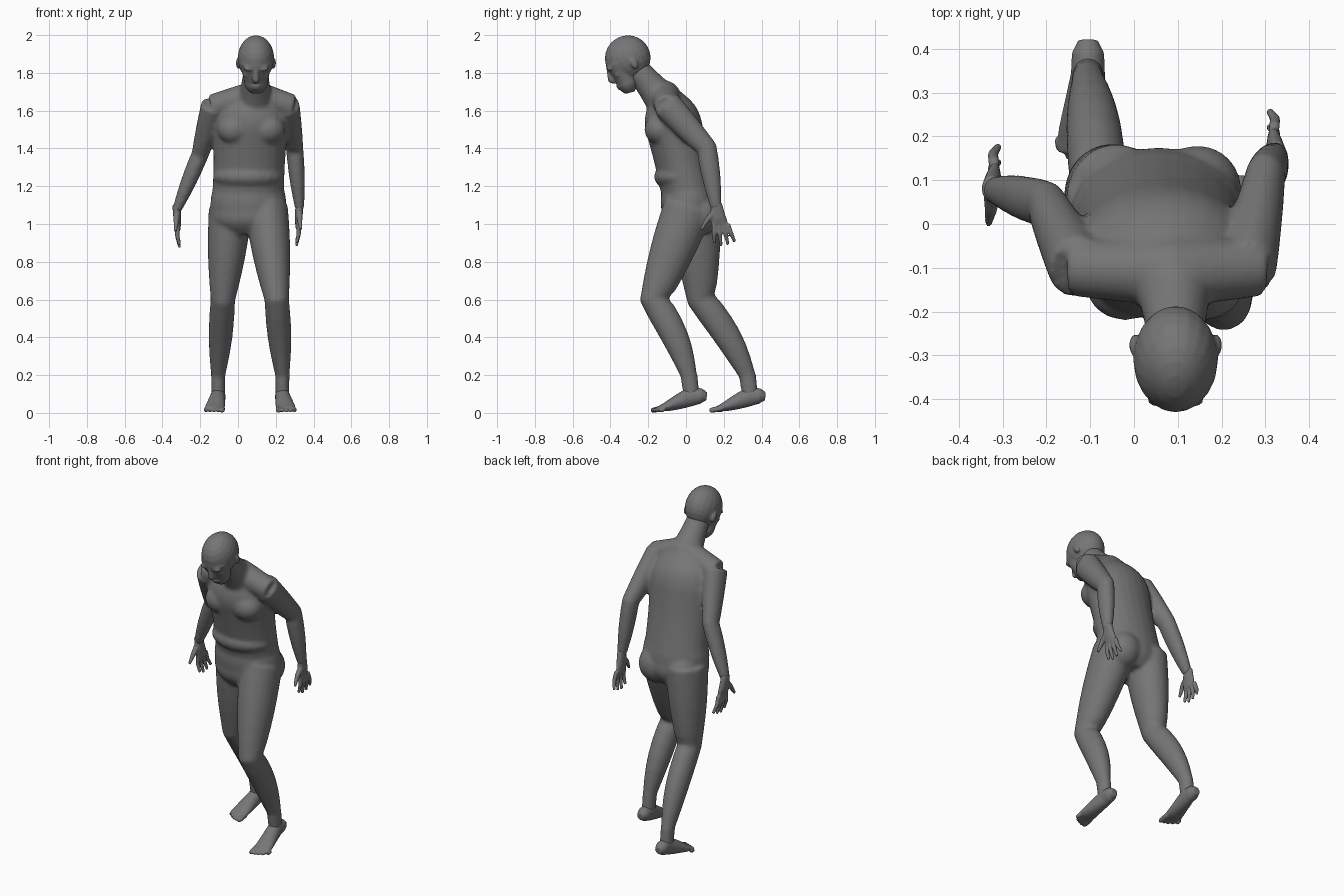
import bpy, bmesh, math
from mathutils import Vector, Matrix

cube = bpy.data.objects.get("Cube")
if cube:
    bpy.data.objects.remove(cube, do_unlink=True)

grey = (.18, .18, .18, 1)
skin = bpy.data.materials.new("grey_skin")
skin.use_nodes = True
skin.diffuse_color = grey
skin.node_tree.nodes["Principled BSDF"].inputs["Base Color"].default_value = grey


def mix(start, end, t):
    return start + (end - start) * t


def limb(bm, joints, widths, depth=1.0, bulges=None, bow=0.0, sides=24, steps=6):
    """Closed tube through joints; each bone swells by its bulge and the last bone bows back."""
    joints = [Vector(joint) for joint in joints]
    depths = depth if isinstance(depth, tuple) else [depth] * len(joints)
    bones = len(joints) - 1
    bulges = bulges or [0] * bones
    rows = []
    for bone in range(bones):
        for step in range(steps + (bone == bones - 1)):
            t = step / steps
            swell = math.sin(math.pi * t)
            centre = mix(joints[bone], joints[bone + 1], t)
            if bone == bones - 1:
                centre.y += bow * swell
            width = mix(widths[bone], widths[bone + 1], t) + bulges[bone] * swell
            rows.append((centre, width, width * mix(depths[bone], depths[bone + 1], t)))
    rings = []
    for i, (centre, width, thick) in enumerate(rows):
        ahead = rows[min(i + 1, len(rows) - 1)][0]
        behind = rows[max(i - 1, 0)][0]
        along = (ahead - behind).normalized()
        side = Vector((0, 1, 0)) if abs(along.x) > .8 else Vector((1, 0, 0))
        side = (side - along * side.dot(along)).normalized()
        other = along.cross(side)
        angles = [math.tau * k / sides for k in range(sides)]
        rings.append([bm.verts.new(centre + side * width * math.cos(angle)
                                   + other * thick * math.sin(angle)) for angle in angles])
    faces = [bm.faces.new(rings[0]), bm.faces.new(rings[-1])]
    for low, high in zip(rings, rings[1:]):
        for k in range(sides):
            n = (k + 1) % sides
            faces.append(bm.faces.new((low[k], low[n], high[n], high[k])))
    bmesh.ops.recalc_face_normals(bm, faces=faces)


def blob(bm, centre, size):
    """Ellipsoid muscle or feature."""
    matrix = Matrix.Translation(centre) @ Matrix.Diagonal((*size, 1))
    bmesh.ops.create_uvsphere(bm, u_segments=20, v_segments=12, radius=1, matrix=matrix)


def fuse(name, bm, voxel, rounds):
    """Blend the overlapping volumes into one smooth surface."""
    mesh = bpy.data.meshes.new(name)
    bm.to_mesh(mesh)
    bm.free()
    mesh.materials.append(skin)
    obj = bpy.data.objects.new(name, mesh)
    bpy.context.collection.objects.link(obj)
    remesh = obj.modifiers.new("blend", "REMESH")
    remesh.mode = "VOXEL"
    remesh.voxel_size = voxel
    remesh.use_smooth_shade = True
    soften = obj.modifiers.new("soften", "SMOOTH")
    soften.factor = .5
    soften.iterations = rounds
    return obj


# Torso: crotch, hips, waist fold, chest, collar
body = bmesh.new()
limb(body, [(.06, .03, .95), (.055, .02, 1.08), (.055, .01, 1.18), (.065, -.06, 1.5), (.085, -.11, 1.68)],
     [.13, .2, .19, .2, .11], depth=.75, bulges=[.03, .005, -.005, .03])

# Shoulder girdle and neck
limb(body, [(-.14, -.1, 1.62), (.09, -.11, 1.68), (.29, -.1, 1.62)], [.065, .08, .065])
limb(body, [(.09, -.11, 1.64), (.095, -.26, 1.82)], [.1, .065], bulges=[-.005])

# Chest, belly and buttock masses
blob(body, (.055, -.03, 1.25), (.19, .14, .08))
for side in (-1, 1):
    blob(body, (.07 + side * .09, -.14, 1.5), (.09, .08, .08))
    blob(body, (.055 + side * .09, .08, 1.05), (.1, .1, .11))


def arm(shoulder, elbow, wrist):
    limb(body, [shoulder, elbow, wrist], [.066, .046, .024], depth=1.2, bulges=[.002, .006])


def leg(hip, knee, ankle):
    limb(body, [hip, knee, ankle], [.115, .065, .038], depth=1.15, bulges=[.01, .011], bow=.02)
    limb(body, [ankle, ankle + Vector((0, .015, -.11))], [.038, .036], depth=1.2)


# Arms swung back, left leg forward, right leg trailing
left_wrist, right_wrist = Vector((.326, .16, 1.08)), Vector((-.326, .08, 1.07))
left_ankle, right_ankle = Vector((.235, .015, .2)), Vector((-.105, .325, .2))
arm((.26, -.1, 1.63), (.3, .11, 1.4), left_wrist)
arm((-.13, -.1, 1.63), (-.2, .045, 1.37), right_wrist)
leg((.15, .01, 1.08), (.205, -.17, .6), left_ankle)
leg((-.04, .05, 1.08), (-.08, .08, .6), right_ankle)
fuse("body", body, .01, 8)

# Head in its own frame, then pitched forward: cranium, face wedge, nose, lips
head = bmesh.new()
blob(head, (0, 0, .01), (.097, .122, .12))
limb(head, [(0, -.05, .02), (0, -.07, -.09), (0, -.09, -.15)], [.085, .064, .03], depth=.87, bulges=[0, .01])
limb(head, [(0, -.112, .03), (0, -.135, -.04), (0, -.125, -.06)], [.01, .019, .012])
for height in (-.086, -.1):
    blob(head, (0, -.12, height), (.026, .014, .008))

# Brows, eyes, cheeks and ears
for side in (-1, 1):
    blob(head, (side * .034, -.11, .014), (.032, .016, .01))
    blob(head, (side * .032, -.104, -.01), (.016, .014, .009))
    blob(head, (side * .045, -.085, -.035), (.025, .025, .02))
    blob(head, (side * .092, .012, -.03), (.014, .02, .034))
head_object = fuse("head", head, .006, 4)
head_object.location = (.095, -.303, 1.87)
head_object.rotation_euler.x = math.radians(33)


def placed(origin, side, *points):
    """Move mirrored points to the end of a limb."""
    return [origin + Vector((x * side, y, z)) for x, y, z in points]


def hand(name, side, wrist):
    """Palm facing inward, thumb forward, fingers spread downward."""
    bm = bmesh.new()
    palm = placed(wrist, side, (0, 0, .03), (-.005, .01, -.05), (-.01, .025, -.1))
    limb(bm, palm, [.022, .02, .012], depth=(1.3, 2.1, 3.3))
    for finger in range(4):
        reach = .2 - abs(finger - 1.3) * .015
        root, tip = finger * .024 - .012, finger * .036 - .01
        limb(bm, placed(wrist, side, (-.006, root, -.08), (-.004, mix(root, tip, .5), -.13),
                        (-.017, tip, -reach)), [.013, .012, .008], sides=12)
    limb(bm, placed(wrist, side, (0, -.01, -.02), (0, -.045, -.055), (.006, -.08, -.11)),
         [.018, .015, .008], sides=12)
    fuse(name, bm, .005, 3)


def foot(name, side, ankle):
    """Foot with a slightly lifted heel and five toes."""
    bm = bmesh.new()
    ground = Vector((ankle.x, ankle.y + .015, 0))
    sole = placed(ground, side, (0, .08, .087), (0, .05, .09), (0, 0, .087), (.016, -.13, .034), (.02, -.18, .02))
    limb(bm, sole, [.022, .037, .039, .052, .05], depth=(1, 1.1, 1.3, .5, .25))
    for toe in range(5):
        x, tip = toe * .0215 - .021, toe * toe * .0028 - .216
        thick = .012 if toe else .015
        limb(bm, placed(ground, side, (x, -.15, .024), (x, tip + .02, .016), (x, tip, .012)),
             [thick, thick, thick * .7], sides=12)
    fuse(name, bm, .0055, 3)


hand("left_hand", 1, left_wrist)
hand("right_hand", -1, right_wrist)
foot("left_foot", 1, left_ankle)
foot("right_foot", -1, right_ankle)
